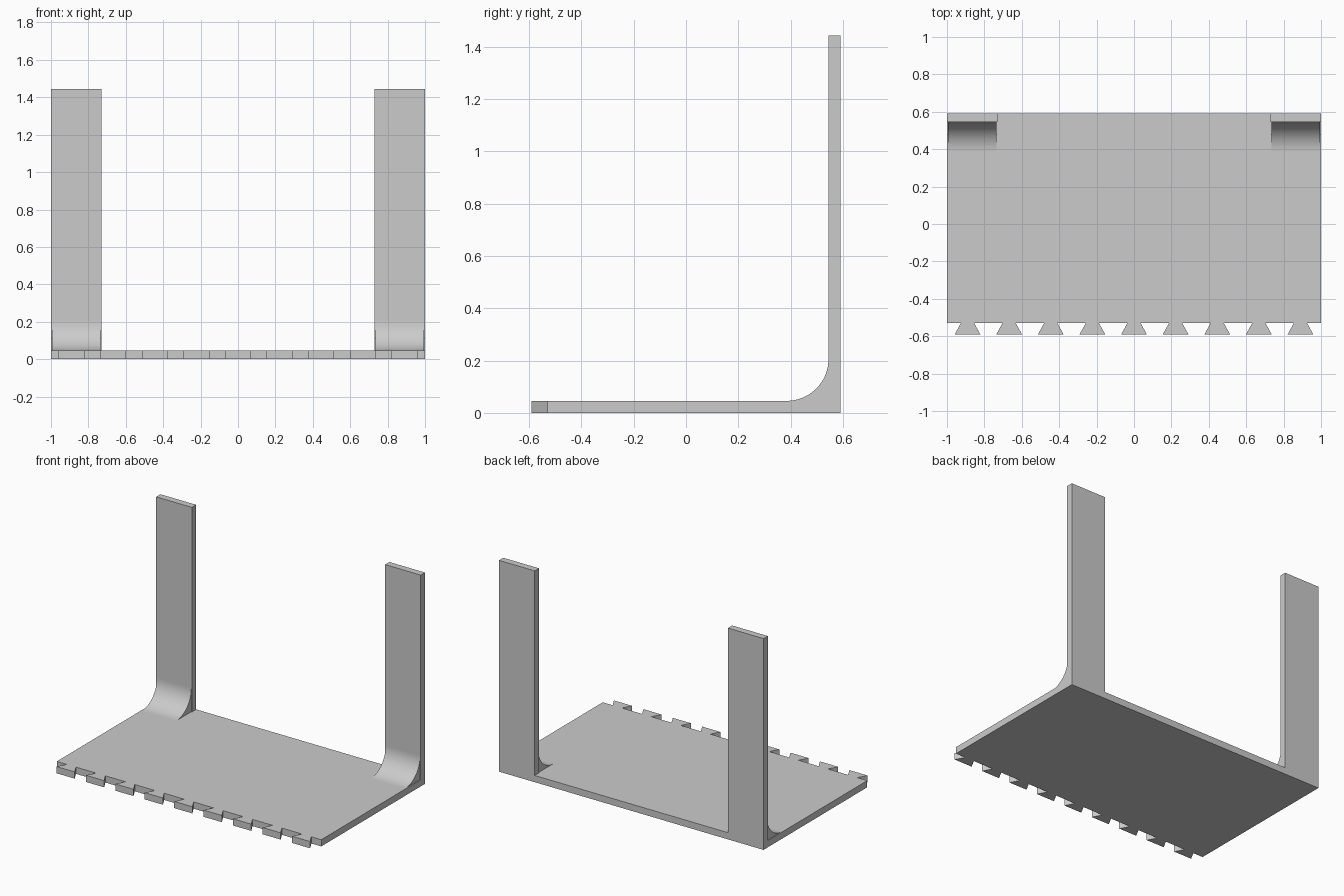
import bpy
import bmesh
from math import sin, cos, pi, radians

if "Cube" in bpy.data.objects:
    bpy.data.objects.remove(bpy.data.objects["Cube"], do_unlink=True)

THICK = 0.046          # sheet thickness
BACK = 0.591           # rear edge; the front tips mirror it
FRONT = -0.529         # straight front edge, at the tail roots
POST_IN = 0.73         # inner edge of each post
HEIGHT = 1.444
RADIUS = 0.16
PITCH = 0.2225         # spacing of the dovetails

grey = bpy.data.materials.new("plain grey")
grey.use_nodes = True
colour = (0.6, 0.6, 0.6, 1)
grey.diffuse_color = colour
grey.node_tree.nodes["Principled BSDF"].inputs["Base Color"].default_value = colour


def extrude_outline(name, points, offset):
    """Fill an outline of 3D points and extrude it by offset."""
    bm = bmesh.new()
    face = bm.faces.new([bm.verts.new(p) for p in points])
    new = bmesh.ops.extrude_face_region(bm, geom=[face])["geom"]
    verts = [v for v in new if isinstance(v, bmesh.types.BMVert)]
    bmesh.ops.translate(bm, vec=offset, verts=verts)
    bmesh.ops.recalc_face_normals(bm, faces=bm.faces)
    mesh = bpy.data.meshes.new(name)
    bm.to_mesh(mesh)
    bm.free()
    mesh.materials.append(grey)
    obj = bpy.data.objects.new(name, mesh)
    bpy.context.collection.objects.link(obj)
    return obj


# Base plate with a row of dovetails along the front edge
outline = [(1, FRONT), (1, BACK), (-1, BACK), (-1, FRONT)]
for i in range(-4, 5):
    x = i * PITCH
    outline += [(x - 0.035, FRONT), (x - 0.069, -BACK),
                (x + 0.069, -BACK), (x + 0.035, FRONT)]
extrude_outline("base_plate", [(x, y, 0) for x, y in outline], (0, 0, THICK))

# Upright posts and the concave gussets in front of them
wall = BACK - THICK
arc = [(wall - RADIUS + RADIUS * sin(a), THICK + RADIUS - RADIUS * cos(a))
       for a in (pi / 2 * k / 24 for k in range(25))]
gusset = arc + [(wall, THICK)]

for side, s in (("left", 1), ("right", -1)):
    post = [(s * POST_IN, wall, THICK), (s, wall, THICK),
            (s, wall, HEIGHT), (s * POST_IN, wall, HEIGHT)]
    extrude_outline(side + "_post", post, (0, THICK, 0))

    inner, outer = s * (POST_IN + 0.005), s * 0.995
    obj = extrude_outline(side + "_gusset", [(inner, y, z) for y, z in gusset],
                          (outer - inner, 0, 0))
    bpy.ops.object.select_all(action="DESELECT")
    obj.select_set(True)
    bpy.context.view_layer.objects.active = obj
    bpy.ops.object.shade_smooth_by_angle(angle=radians(30))
